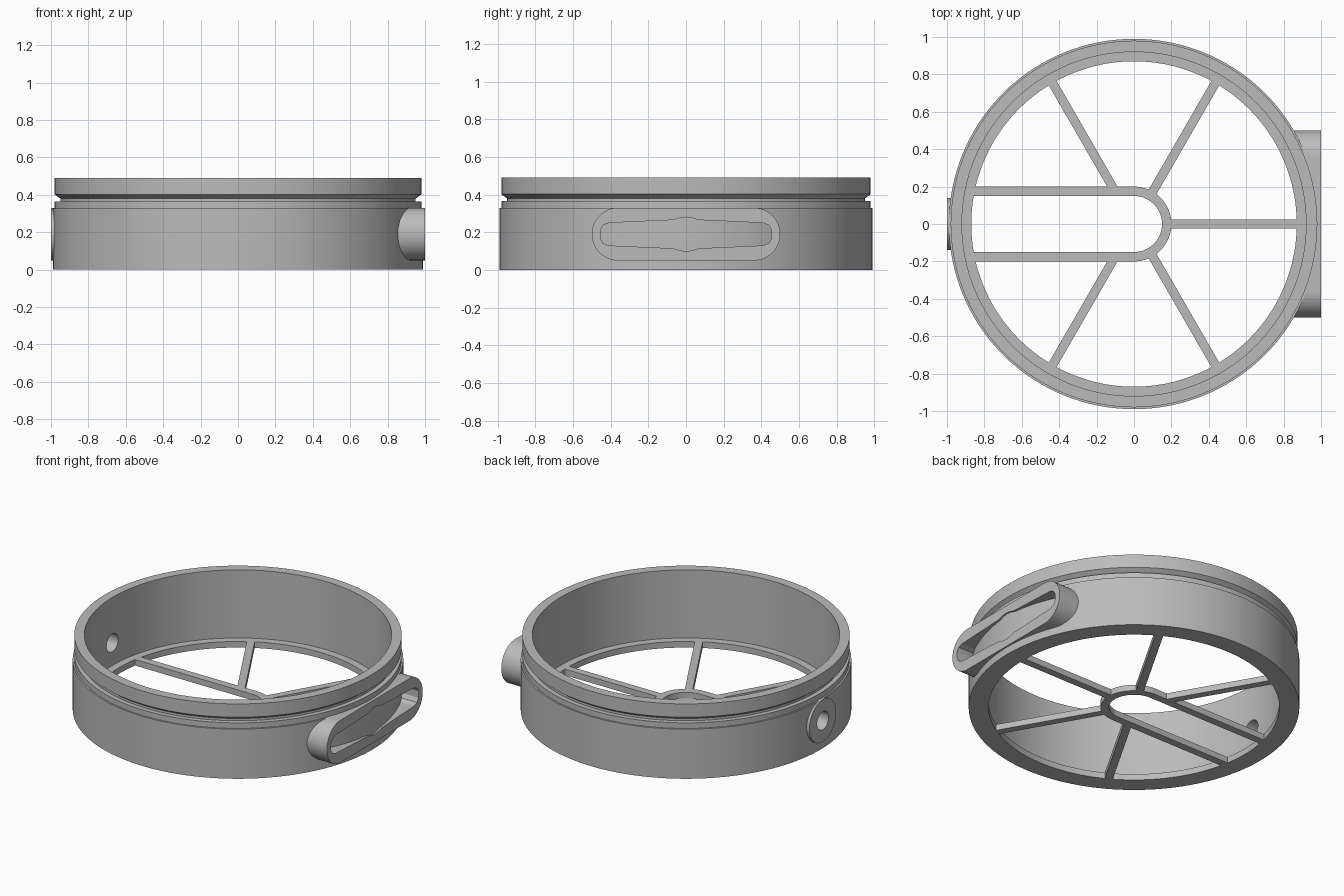
import bpy, bmesh
from math import sin, cos, pi, radians
from mathutils import Matrix, Vector

if "Cube" in bpy.data.objects:
    bpy.data.objects.remove(bpy.data.objects["Cube"])

grey = bpy.data.materials.new("plain grey")
grey.use_nodes = True
grey.diffuse_color = (0.5, 0.5, 0.5, 1)
grey.node_tree.nodes["Principled BSDF"].inputs["Base Color"].default_value = (0.5, 0.5, 0.5, 1)

MID = 0.19      # height of both side bosses
FLOOR = 0.04    # thickness of lip and spokes


def finish(name, bm):
    bmesh.ops.recalc_face_normals(bm, faces=bm.faces)
    mesh = bpy.data.meshes.new(name)
    bm.to_mesh(mesh)
    bm.free()
    obj = bpy.data.objects.new(name, mesh)
    bpy.context.collection.objects.link(obj)
    mesh.materials.append(grey)
    return obj


def prism(name, outline, low, high, sideways=False):
    """Extrude an outline up z, or along x when sideways."""
    bm = bmesh.new()
    place = (lambda a, b: (low, a, b)) if sideways else (lambda a, b: (a, b, low))
    face = bm.faces.new([bm.verts.new(place(a, b)) for a, b in outline])
    out = bmesh.ops.extrude_face_region(bm, geom=[face])
    move = Vector((high - low, 0, 0)) if sideways else Vector((0, 0, high - low))
    bmesh.ops.translate(bm, vec=move, verts=[v for v in out["geom"] if isinstance(v, bmesh.types.BMVert)])
    return finish(name, bm)


def arc(cx, cy, r, start, end, n):
    return [(cx + r * cos(radians(start + (end - start) * i / n)),
             cy + r * sin(radians(start + (end - start) * i / n))) for i in range(n + 1)]


def circle(cx, cy, r, n):
    return arc(cx, cy, r, 0, 360, n)[:-1]


def cut(obj, cutter):
    mod = obj.modifiers.new("cut", "BOOLEAN")
    mod.operation = "DIFFERENCE"
    mod.solver = "EXACT"
    mod.object = cutter
    cutter.hide_render = True
    cutter.hide_viewport = True


def smooth(obj):
    bpy.ops.object.select_all(action="DESELECT")
    obj.select_set(True)
    bpy.context.view_layer.objects.active = obj
    bpy.ops.object.shade_smooth_by_angle(angle=radians(25))


# Ring wall with bottom lip and outer groove, revolved from a closed profile
profile = [(0.87, 0), (0.99, 0), (0.99, 0.328), (0.98, 0.328), (0.98, 0.365), (0.95, 0.365),
           (0.95, 0.38), (0.98, 0.402), (0.98, 0.49), (0.92, 0.49), (0.92, FLOOR), (0.87, FLOOR)]
bm = bmesh.new()
STEPS = 144
loops = [[bm.verts.new((r * cos(2 * pi * i / STEPS), r * sin(2 * pi * i / STEPS), z))
          for r, z in profile] for i in range(STEPS)]
for i in range(STEPS):
    a, b = loops[i], loops[(i + 1) % STEPS]
    for j in range(len(profile)):
        k = (j + 1) % len(profile)
        bm.faces.new((a[j], b[j], b[k], a[k]))
ring = finish("ring_wall", bm)

# Round boss on the right side, with a hole through the wall
round_boss = prism("round_boss", circle(0, MID, 0.14, 48), -1.0, -0.955, True)
hole = prism("hole_cutter", circle(0, MID, 0.06, 32), -1.1, -0.8, True)
cut(ring, hole)
cut(round_boss, hole)

# Long boss on the left side, with a slot that reaches the ring wall
long_boss = prism("long_boss", arc(0.36, MID, 0.14, -90, 90, 24) + arc(-0.36, MID, 0.14, 90, 270, 24),
                  0.8, 1.0, True)
quarter = [(0, 0.09), (0.03, 0.087), (0.07, 0.075), (0.41, 0.06), (0.44, 0.048), (0.455, 0.022)]
upper = quarter + [(-y, h) for y, h in quarter[:0:-1]]
upper.sort()
slot_line = [(y, MID + h) for y, h in upper] + [(y, MID - h) for y, h in reversed(upper)]
cut(long_boss, prism("slot_cutter", slot_line, 0.6, 1.2, True))
cut(long_boss, prism("wall_cutter", circle(0, 0, 0.955, STEPS), -0.2, 0.7))

# U-shaped rail around the centre, open towards the right side
u_line = [(-0.88, -0.2)] + arc(0, 0, 0.2, -90, 90, 32) + [(-0.88, 0.2), (-0.88, 0.15)] \
    + arc(0, 0, 0.15, 90, -90, 32) + [(-0.88, -0.15)]
rail = prism("centre_rail", u_line, 0, FLOOR)

# Five radial spokes
for angle in (-120, -60, 0, 60, 120):
    start = 0.195 if abs(angle) == 120 else 0.17
    spoke = prism("spoke", [(start, -0.024), (0.89, -0.024), (0.89, 0.024), (start, 0.024)], 0, FLOOR)
    spoke.data.transform(Matrix.Rotation(radians(angle), 4, "Z"))

for part in (ring, round_boss, long_boss, rail):
    smooth(part)
